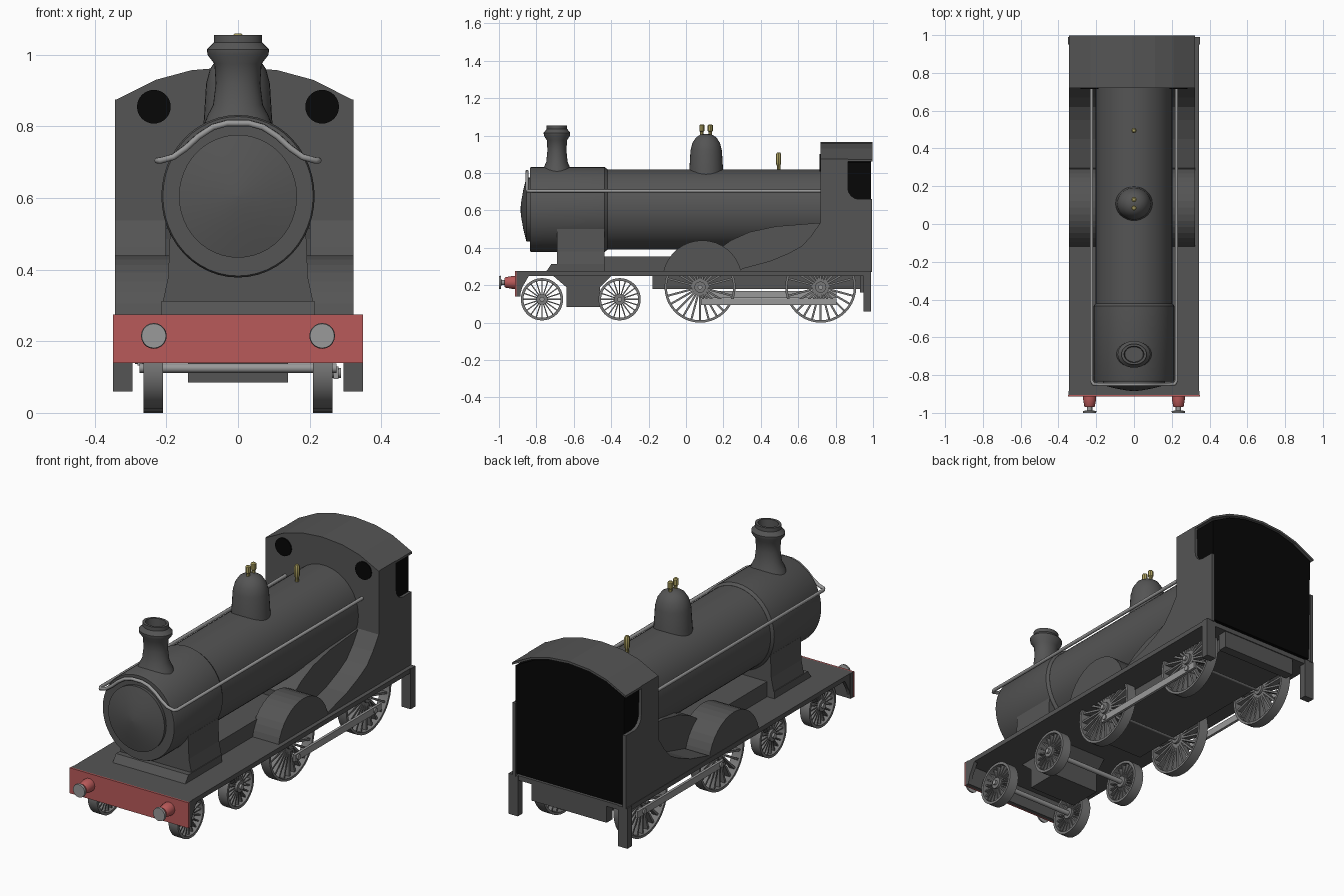
import bpy, bmesh
from math import sin, cos, pi, radians
from mathutils import Matrix, Vector

if "Cube" in bpy.data.objects:
    bpy.data.objects.remove(bpy.data.objects["Cube"])


def material(name, color):
    m = bpy.data.materials.new(name)
    m.use_nodes = True
    m.diffuse_color = (*color, 1)
    node = next(n for n in m.node_tree.nodes if n.type == 'BSDF_PRINCIPLED')
    node.inputs["Base Color"].default_value = (*color, 1)
    return m


BODY = material("charcoal", (0.09, 0.09, 0.09))
BLACK = material("black", (0.002, 0.002, 0.002))
RED = material("beam red", (0.48, 0.10, 0.10))
STEEL = material("steel grey", (0.32, 0.32, 0.32))
WHEEL = material("wheel grey", (0.19, 0.19, 0.19))
GOLD = material("brass", (0.42, 0.36, 0.12))


def finish(name, bm, mat, smooth=True):
    bmesh.ops.recalc_face_normals(bm, faces=bm.faces)
    me = bpy.data.meshes.new(name)
    bm.to_mesh(me)
    bm.free()
    if smooth:
        me.shade_smooth()
        me.set_sharp_from_angle(angle=radians(35))
    me.materials.append(mat)
    ob = bpy.data.objects.new(name, me)
    bpy.context.collection.objects.link(ob)
    return ob


def add_prism(bm, pts, axis, lo, hi):
    # axis x takes (y, z) points, y takes (x, z), z takes (x, y)
    place = {'x': lambda a, b, t: (t, a, b), 'y': lambda a, b, t: (a, t, b),
             'z': lambda a, b, t: (a, b, t)}[axis]
    low, high = [[bm.verts.new(place(a, b, t)) for a, b in pts] for t in (lo, hi)]
    bm.faces.new(low)
    bm.faces.new(high[::-1])
    for i in range(len(pts)):
        j = (i + 1) % len(pts)
        bm.faces.new((low[i], low[j], high[j], high[i]))


def prism(name, pts, axis, lo, hi, mat=BODY):
    bm = bmesh.new()
    add_prism(bm, pts, axis, lo, hi)
    return finish(name, bm, mat, False)


def box(name, x, y, z, mat=BODY):
    return prism(name, [(x[0], y[0]), (x[1], y[0]), (x[1], y[1]), (x[0], y[1])], 'z', *z, mat)


def add_lathe(bm, profile, axis, n=32, closed=False):
    # profile holds (radius, distance along axis)
    spots = {'x': lambda c, s, h: (h, c, s), 'y': lambda c, s, h: (c, h, s),
             'z': lambda c, s, h: (c, s, h)}[axis]
    rings = [[bm.verts.new(spots(r * cos(2 * pi * i / n), r * sin(2 * pi * i / n), h))
              for i in range(n)] for r, h in profile]
    pairs = list(zip(rings, rings[1:]))
    if closed:
        pairs.append((rings[-1], rings[0]))
    else:
        bm.faces.new(rings[0])
        bm.faces.new(rings[-1])
    for a, b in pairs:
        for i in range(n):
            j = (i + 1) % n
            bm.faces.new((a[i], a[j], b[j], b[i]))


def lathe(name, profile, axis, loc=(0, 0, 0), mat=BODY, scale=(1, 1, 1), n=32):
    bm = bmesh.new()
    add_lathe(bm, profile, axis, n)
    bmesh.ops.transform(bm, verts=bm.verts, matrix=Matrix.Translation(loc) @ Matrix.Diagonal((*scale, 1)))
    return finish(name, bm, mat)


def wheel(name, loc, r, rim, hub, spokes, mat):
    bm = bmesh.new()
    half = 0.027
    add_lathe(bm, [(r, -half), (r, half), (r - rim, half), (r - rim, -half)], 'x', 40, True)
    add_lathe(bm, [(hub, -half), (hub, half)], 'x', 16)
    for i in range(spokes):
        a = 2 * pi * i / spokes
        along, across = Vector((cos(a), sin(a))), Vector((-sin(a), cos(a)))
        inner, outer = along * hub * 0.8, along * (r - rim * 0.5)
        w = r * 0.028
        add_prism(bm, [inner - across * w, outer - across * w,
                       outer + across * w, inner + across * w], 'x', -0.015, 0.015)
    bmesh.ops.translate(bm, verts=bm.verts, vec=loc)
    return finish(name, bm, mat)


# Boiler, smokebox and door
Z = 0.605
lathe("boiler", [(1, -0.45), (1, 0.73)], 'y', (0, 0, Z), scale=(0.203, 1, 0.215), n=48)
lathe("smokebox", [(0.98, -0.835), (1, -0.825), (1, -0.435), (0.95, -0.42)], 'y',
      (0, 0, Z), scale=(0.214, 1, 0.227), n=48)
lathe("smokebox_door", [(0.163, -0.83), (0.165, -0.853), (0.10, -0.87), (0.04, -0.881), (0.003, -0.885)],
      'y', (0, 0, Z), scale=(1, 1, 1.04), n=48)

# Chimney, dome and brass fittings
lathe("chimney", [(0.085, 0.78), (0.07, 0.83), (0.057, 0.86), (0.051, 0.92), (0.054, 0.975), (0.07, 1.0),
                  (0.071, 1.015), (0.055, 1.035), (0.055, 1.055), (0.043, 1.055), (0.04, 0.99)],
      'z', (0, -0.69, 0), scale=(1.22, 1, 1))
lathe("dome", [(0.094, 0.77), (0.09, 0.82), (0.084, 0.92), (0.074, 0.96), (0.055, 0.99),
               (0.03, 1.006), (0.004, 1.01)], 'z', (0, 0.108, 0), scale=(1.06, 1, 1))
for y in (0.085, 0.13):
    lathe("safety_valve", [(0.009, 0.99), (0.009, 1.02), (0.014, 1.025), (0.014, 1.055), (0.008, 1.06)],
          'z', (0, y, 0), GOLD, n=8)
lathe("whistle", [(0.009, 0.81), (0.009, 0.84), (0.014, 0.85), (0.014, 0.9), (0.008, 0.91)],
      'z', (0, 0.495, 0), GOLD, n=8)

# Handrail running along both sides and over the door
curve = bpy.data.curves.new("handrail", 'CURVE')
curve.dimensions = '3D'
curve.bevel_depth = 0.009
curve.bevel_resolution = 2
half = [(0.225, 0.73, 0.705), (0.225, -0.83, 0.705), (0.215, -0.847, 0.705), (0.18, -0.85, 0.715),
        (0.145, -0.85, 0.74), (0.11, -0.85, 0.772), (0.07, -0.85, 0.798), (0.03, -0.85, 0.809)]
path = half + [(-x, y, z) for x, y, z in half[::-1]]
spline = curve.splines.new('POLY')
spline.points.add(len(path) - 1)
for point, co in zip(spline.points, path):
    point.co = (*co, 1)
curve.materials.append(STEEL)
bpy.context.collection.objects.link(bpy.data.objects.new("handrail", curve))

# Saddle, frame box and firebox under the boiler
prism("saddle", [(-0.212, 0.3), (-0.195, 0.38), (-0.19, 0.5), (0.19, 0.5), (0.195, 0.38), (0.212, 0.3)],
      'y', -0.69, -0.437)
prism("saddle_base", [(-0.75, 0.27), (-0.72, 0.313), (-0.437, 0.313), (-0.437, 0.27)], 'x', -0.213, 0.213)
box("frame_box", (-0.17, 0.17), (-0.45, 0.2), (0.26, 0.355))
prism("firebox", [(0.17, 0.26), (0.17, 0.39), (0.24, 0.44), (0.34, 0.485), (0.48, 0.515),
                  (0.73, 0.535), (0.73, 0.26)], 'x', -0.203, 0.203)

# Running board and chassis
box("running_board", (-0.345, 0.345), (-0.9, 0.985), (0.25, 0.275))
box("chassis", (-0.19, 0.19), (-0.18, 0.95), (0.18, 0.26))
box("rear_beam", (-0.22, 0.22), (0.93, 0.98), (0.16, 0.26))
prism("bogie", [(-0.71, 0.25), (-0.64, 0.19), (-0.64, 0.085), (-0.46, 0.085), (-0.46, 0.19), (-0.4, 0.25)],
      'x', -0.14, 0.14)
box("buffer_beam_back", (-0.348, 0.348), (-0.905, -0.885), (0.14, 0.275))
box("buffer_beam", (-0.349, 0.349), (-0.914, -0.905), (0.14, 0.275), RED)

# Cab
CX = -0.01
roof = [(-0.333, 0.873), (-0.22, 0.93), (-0.12, 0.957), (0, 0.967), (0.12, 0.957), (0.22, 0.93), (0.333, 0.873)]
top = [(x + CX, z) for x, z in roof]
under = [(x, z - 0.012) for x, z in top]
prism("cab_roof", top + under[::-1], 'y', 0.72, 0.997)
prism("cab_front", [(-0.343, 0.27)] + under + [(0.323, 0.27)], 'y', 0.72, 0.74)
prism("cab_interior", [(-0.32, 0.285)] + [(x * 0.96, z - 0.004) for x, z in under] + [(0.305, 0.285)],
      'y', 0.735, 0.988, BLACK)
notch = [(0.925 - 0.06 * sin(t * pi / 8), 0.72 - 0.06 * cos(t * pi / 8)) for t in range(5)]
side = [(0.72, 0.27), (0.995, 0.27), (0.995, 0.66)] + notch + [(0.865, 0.875), (0.72, 0.875)]

# Splasher outlines over the driving wheels
arc = [(0.087 + 0.213 * cos(a), 0.227 + 0.213 * sin(a))
       for a in [radians(12 + 156 * i / 16) for i in range(17)]]
sweep = [(0.28, 0.27), (0.3, 0.29), (0.45, 0.33), (0.55, 0.372), (0.62, 0.41), (0.67, 0.465), (0.725, 0.545),
         (0.725, 0.27)]

for s, edge, word in ((1, 0.323, "left"), (-1, 0.343, "right")):
    def span(a, b):
        return sorted((s * a, s * b))
    prism(word + "_cab_side", side, 'x', *span(edge - 0.018, edge))
    prism(word + "_front_splasher", arc, 'x', *span(0.16, edge))
    prism(word + "_rear_splasher", sweep, 'x', *span(0.16, edge))
    lathe(word + "_cab_window", [(0.047, 0.714), (0.047, 0.722)], 'y', (s * 0.235, 0, 0.855), BLACK)
    box(word + "_rear_step", span(0.295, 0.349), (0.95, 0.99), (0.06, 0.275))
    prism(word + "_front_bracket", [(-0.89, 0.14), (-0.875, 0.19), (-0.84, 0.25), (-0.89, 0.25)],
          'x', *span(0.325, 0.345))

    # Buffers
    lathe(word + "_buffer_housing", [(0.034, -0.912), (0.034, -0.93), (0.028, -0.965), (0.024, -0.97)], 'y',
          (s * 0.235, 0, 0.215), RED, n=20)
    lathe(word + "_buffer_head", [(0.014, -0.965), (0.014, -0.987), (0.036, -0.99), (0.034, -1.0)], 'y',
          (s * 0.235, 0, 0.215), STEEL, n=20)

    # Wheels and coupling rods
    for y in (-0.77, -0.355):
        wheel(word + "_bogie_wheel", (s * 0.237, y, 0.125), 0.113, 0.014, 0.03, 20, WHEEL)
    for y in (0.075, 0.72):
        wheel(word + "_driving_wheel", (s * 0.237, y, 0.19), 0.19, 0.013, 0.03, 24, WHEEL)
        z = 0.112 if s > 0 else 0.15
        lathe(word + "_crank_pin", [(0.014, 0.23), (0.014, 0.287)], 'x', (0, y + 0.03, z), STEEL,
              scale=(s, 1, 1), n=12)
    box(word + "_coupling_rod", span(0.266, 0.28), (0.08, 0.805), (z - 0.018, z + 0.018), STEEL)

# Axles
for y, z in ((-0.77, 0.125), (-0.355, 0.125), (0.075, 0.19), (0.72, 0.19)):
    lathe("axle", [(0.013, -0.275), (0.013, 0.275)], 'x', (0, y, z), STEEL, n=12)
